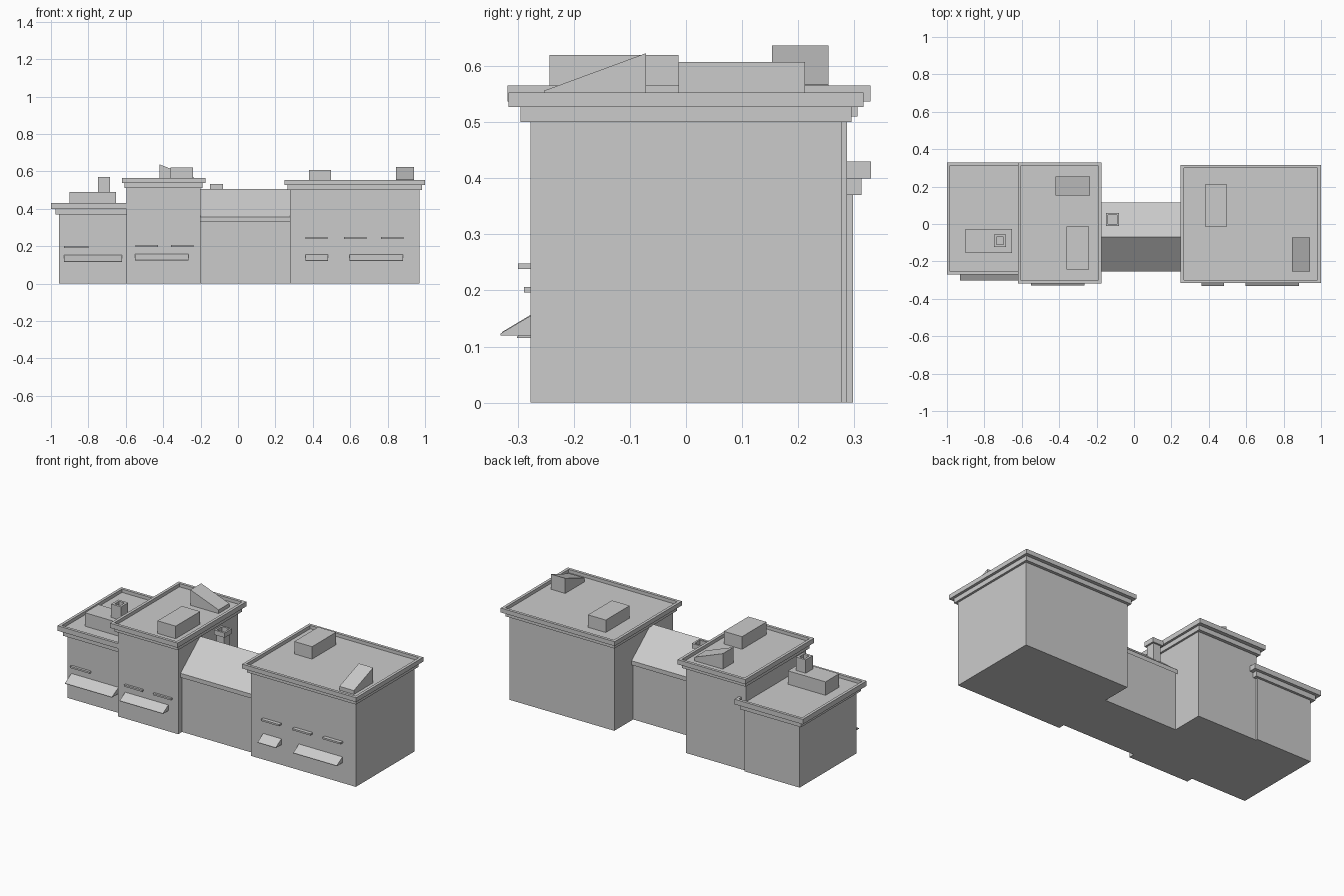
import bpy, bmesh

if "Cube" in bpy.data.objects:
    bpy.data.objects.remove(bpy.data.objects["Cube"])


def finish(name, bm):
    bmesh.ops.recalc_face_normals(bm, faces=bm.faces)
    mesh = bpy.data.meshes.new(name)
    bm.to_mesh(mesh)
    bm.free()
    obj = bpy.data.objects.new(name, mesh)
    bpy.context.collection.objects.link(obj)
    return obj


def prism(name, profile, axis, a, b):
    """Extrude a 2D profile along x (profile is y,z) or y (profile is x,z)."""
    bm = bmesh.new()
    pts = [(a, u, v) if axis == 'x' else (u, a, v) for u, v in profile]
    face = bm.faces.new([bm.verts.new(p) for p in pts])
    move = (b - a, 0, 0) if axis == 'x' else (0, b - a, 0)
    ext = bmesh.ops.extrude_face_region(bm, geom=[face])
    bmesh.ops.translate(bm, vec=move, verts=[g for g in ext['geom'] if isinstance(g, bmesh.types.BMVert)])
    # keep the starting cap so the solid stays closed
    if not face.is_valid:
        bm.faces.new([v for v in bm.verts][:len(pts)])
    return finish(name, bm)


def box(name, x0, x1, y0, y1, z0, z1):
    return prism(name, [(y0, z0), (y1, z0), (y1, z1), (y0, z1)], 'x', x0, x1)


def stacked(name, rings):
    """Skin a stack of rectangles (x0, x1, y0, y1, z), capped at both ends."""
    bm = bmesh.new()
    loops = [[bm.verts.new(p) for p in ((x0, y0, z), (x1, y0, z), (x1, y1, z), (x0, y1, z))]
             for x0, x1, y0, y1, z in rings]
    for lo, hi in zip(loops, loops[1:]):
        for i in range(4):
            j = (i + 1) % 4
            bm.faces.new((lo[i], lo[j], hi[j], hi[i]))
    bm.faces.new(loops[0])
    bm.faces.new(loops[-1])
    return finish(name, bm)


def grown(r, gx, gy, z):
    return (r[0] - gx, r[1] + gx, r[2] - gy, r[3] + gy, z)


def building(name, rect, zs, ox, oy):
    """Walls, two-step cornice and sunken flat roof in one skin."""
    z1, z2, z3 = zs
    lx, ly = ox * 0.45, oy * 0.45
    inset = 0.017
    steps = [(0, 0, 0), (0, 0, z1), (lx, ly, z1), (lx, ly, z2), (ox, oy, z2), (ox, oy, z3),
             (ox - inset, oy - inset, z3), (ox - inset, oy - inset, z3 - 0.02)]
    stacked(name, [grown(rect, *s) for s in steps])


def awning(name, x0, x1, wall, out, z0, z1):
    prism(name, [(wall, z0), (wall - out, z0), (wall - out, z0 + 0.003), (wall, z1)], 'x', x0, x1)


# Main blocks
building("left_building", (-0.957, -0.593, -0.238, 0.298), (0.37, 0.40, 0.43), 0.043, 0.032)
building("middle_building", (-0.596, -0.20, -0.276, 0.287), (0.51, 0.537, 0.565), 0.025, 0.042)
building("right_building", (0.278, 0.97, -0.277, 0.277), (0.50, 0.527, 0.553), 0.029, 0.039)

# Gabled link between the taller blocks
prism("link_house", [(-0.24, 0), (0.10, 0), (0.10, 0.342), (-0.07, 0.48), (-0.24, 0.342)], 'x', -0.20, 0.278)
prism("link_roof", [(-0.255, 0.33), (-0.07, 0.48), (0.115, 0.33), (0.115, 0.355),
                    (-0.07, 0.505), (-0.255, 0.355)], 'x', -0.20, 0.278)

# Roof boxes
box("left_roof_box", -0.90, -0.652, -0.155, -0.027, 0.405, 0.49)
box("middle_roof_box", -0.36, -0.24, -0.243, -0.013, 0.54, 0.62)
box("right_roof_box", 0.38, 0.497, -0.013, 0.212, 0.53, 0.607)

# Sloped stair hatches
prism("middle_roof_hatch", [(-0.42, 0.54), (-0.235, 0.54), (-0.235, 0.567), (-0.42, 0.637)], 'y', 0.153, 0.254)
prism("right_roof_hatch", [(-0.253, 0.53), (-0.071, 0.53), (-0.071, 0.623), (-0.253, 0.556)], 'x', 0.845, 0.94)

# Open chimneys
c = (-0.749, -0.684, -0.123, -0.056)
stacked("left_chimney", [grown(c, 0, 0, 0.41), grown(c, 0, 0, 0.57), grown(c, -0.014, -0.014, 0.57),
                         grown(c, -0.014, -0.014, 0.50)])
c = (-0.15, -0.08, -0.011, 0.06)
stacked("link_chimney", [grown(c, -0.01, -0.01, 0.36), grown(c, -0.01, -0.01, 0.505), grown(c, 0, 0, 0.505),
                         grown(c, 0, 0, 0.533), grown(c, -0.011, -0.011, 0.533),
                         grown(c, -0.011, -0.011, 0.48)])

# Shop awnings
awning("left_awning", -0.93, -0.62, -0.238, 0.063, 0.115, 0.152)
awning("middle_awning", -0.55, -0.265, -0.276, 0.052, 0.123, 0.157)
awning("right_awning_small", 0.36, 0.48, -0.277, 0.054, 0.12, 0.155)
awning("right_awning_large", 0.595, 0.882, -0.277, 0.054, 0.12, 0.155)

# Window ledges
for i, x in enumerate((0.36, 0.567, 0.765)):
    box(f"right_ledge_{i + 1}", x, x + 0.119, -0.299, -0.27, 0.238, 0.248)
for i, x in enumerate((-0.548, -0.358)):
    box(f"middle_ledge_{i + 1}", x, x + 0.119, -0.289, -0.27, 0.196, 0.206)
box("left_ledge", -0.93, -0.80, -0.253, -0.23, 0.191, 0.201)
